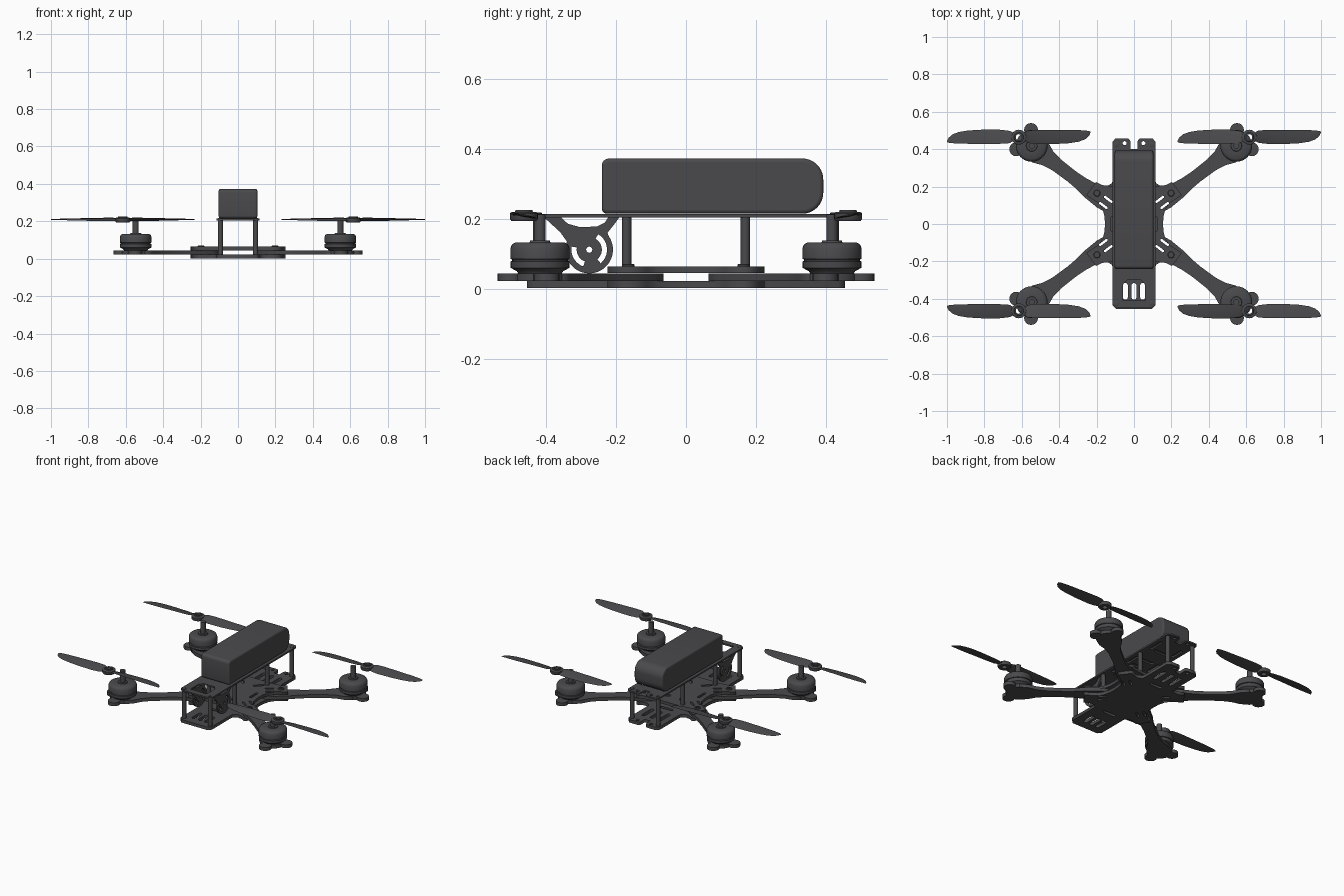
import bpy, bmesh, math
from math import sin, cos, pi, radians
from mathutils import Matrix, Vector

cube = bpy.data.objects.get("Cube")
if cube:
    bpy.data.objects.remove(cube, do_unlink=True)

mat = bpy.data.materials.new("dark_grey")
mat.use_nodes = True
GREY = (0.068, 0.068, 0.073, 1)
mat.diffuse_color = GREY
mat.node_tree.nodes["Principled BSDF"].inputs["Base Color"].default_value = GREY

SIDE = Matrix(((0, 0, 1, 0), (1, 0, 0, 0), (0, 1, 0, 0), (0, 0, 0, 1)))  # drawing plane = y, z
ARM_ANGLE = math.atan2(0.418, 0.547)
CORNERS = [(sx, sy, f"{'front' if sy < 0 else 'rear'}_{'left' if sx > 0 else 'right'}")
           for sx in (1, -1) for sy in (1, -1)]


def finish(name, bm, smooth=False):
    bmesh.ops.remove_doubles(bm, verts=bm.verts, dist=1e-5)
    bmesh.ops.recalc_face_normals(bm, faces=bm.faces)
    me = bpy.data.meshes.new(name)
    bm.to_mesh(me)
    bm.free()
    ob = bpy.data.objects.new(name, me)
    bpy.context.collection.objects.link(ob)
    me.materials.append(mat)
    if smooth:
        bpy.ops.object.select_all(action='DESELECT')
        ob.select_set(True)
        bpy.context.view_layer.objects.active = ob
        bpy.ops.object.shade_smooth_by_angle(angle=radians(35))
    return ob


def plate(name, outline, holes, low, high, frame=Matrix()):
    """Flat plate with holes, cut from a filled 2D curve."""
    cu = bpy.data.curves.new(name, 'CURVE')
    cu.dimensions, cu.fill_mode = '2D', 'BOTH'
    cu.extrude = (high - low) / 2
    for loop in [outline] + holes:
        sp = cu.splines.new('POLY')
        sp.points.add(len(loop) - 1)
        for p, (x, y) in zip(sp.points, loop):
            p.co = (x, y, 0, 1)
        sp.use_cyclic_u = True
    tmp = bpy.data.objects.new(name + "_curve", cu)
    bpy.context.collection.objects.link(tmp)
    bpy.context.view_layer.update()
    me = tmp.evaluated_get(bpy.context.evaluated_depsgraph_get()).to_mesh()
    bm = bmesh.new()
    bm.from_mesh(me)
    bpy.data.objects.remove(tmp, do_unlink=True)
    bpy.data.curves.remove(cu)
    bm.transform(frame @ Matrix.Translation((0, 0, (low + high) / 2)))
    return finish(name, bm)


def lathe(name, profile, x, y, steps=32):
    bm = bmesh.new()
    vs = [bm.verts.new((r, 0, z)) for r, z in profile]
    es = [bm.edges.new(pair) for pair in zip(vs, vs[1:])]
    bmesh.ops.spin(bm, geom=vs + es, cent=(0, 0, 0), axis=(0, 0, 1), angle=2 * pi, steps=steps)
    bm.transform(Matrix.Translation((x, y, 0)))
    return finish(name, bm, True)


def arc(cx, cy, r, a0, a1, n=10):
    return [(cx + r * cos(radians(a0 + (a1 - a0) * i / n)),
             cy + r * sin(radians(a0 + (a1 - a0) * i / n))) for i in range(n + 1)]


def circle(cx, cy, r, n=20):
    return arc(cx, cy, r, 0, 360, n)[:-1]


def slot(cx, cy, length, width, angle=0):
    h, r = (length - width) / 2, width / 2
    pts = arc(h, 0, r, -90, 90, 6) + arc(-h, 0, r, 90, 270, 6)
    c, s = cos(angle), sin(angle)
    return [(cx + x * c - y * s, cy + x * s + y * c) for x, y in pts]


def arc_slot(cx, cy, r0, r1, a0, a1):
    return arc(cx, cy, r1, a0, a1) + arc(cx, cy, r0, a1, a0)


def mirror_x(half):
    return half + [(-x, y) for x, y in reversed(half) if abs(x) > 1e-6]


def to_corner(pts, sx, sy):
    c, s = cos(ARM_ANGLE), sin(ARM_ANGLE)
    return [(sx * (u * c - v * s), sy * (u * s + v * c)) for u, v in pts]


# Slits shared by the arms and the centre plates
slits = [slot(0.19, v, 0.055, 0.013) for v in (0.021, -0.021)]
wing_slits = [to_corner(s, sx, sy) for sx, sy, _ in CORNERS for s in slits]
wing = [(0.155, 0), (0.158, 0.04), (0.168, 0.08), (0.19, 0.112), (0.255, 0.155),
        (0.203, 0.225), (0.17, 0.208), (0.14, 0.205)]


def both_ends(pts):
    return [(x, -y) for x, y in reversed(pts) if y] + pts


rear_holes = [circle(x, 0.432, 0.011, 12) for x in (-0.05, 0.05)]

# Bottom plate with wings, front slots and rear notch
tail = [(0.118, 0.218), (0.114, 0.235), (0.114, 0.435), (0.095, 0.455)]
bottom = [(0, -0.455)] + both_ends(wing + tail) + [(0.03, 0.455), (0.02, 0.445), (0.02, 0.4), (0, 0.4)]
slots = [slot(x, -0.36, 0.09, 0.026, pi / 2) for x in (-0.046, 0, 0.046)]
slots += [slot(x, 0.31, 0.11, 0.024, pi / 2) for x in (-0.06, 0, 0.06)]
slots += [slot(0, y, 0.09, 0.02) for y in (-0.23, 0.2)]
plate("bottom_plate", mirror_x(bottom), slots + wing_slits + rear_holes, 0.002, 0.022)

# Middle plate clamping the arms
middle = [(0, -0.2), (0.1, -0.2)] + both_ends(wing) + [(0.1, 0.2), (0, 0.2)]
slots = [slot(sx * 0.06, sy * 0.13, 0.07, 0.018, sx * sy * pi / 4) for sx, sy, _ in CORNERS]
slots += [slot(sx * 0.115, 0, 0.08, 0.016, pi / 2) for sx in (1, -1)]
plate("middle_plate", mirror_x(middle), slots + wing_slits, 0.045, 0.064)

# Top plate with front window and rear notch
top = [(0, -0.448), (0.095, -0.448), (0.114, -0.43), (0.114, 0.44), (0.1, 0.457),
       (0.03, 0.457), (0.02, 0.445), (0.02, 0.4), (0, 0.4)]
window = mirror_x([(0.06, -0.41), (0.06, -0.325), (0.037, -0.3)])
slots = [slot(sx * 0.08, y, 0.1, 0.018, pi / 2) for sx in (1, -1) for y in (-0.06, 0.08, 0.3)]
slots += [slot(0, y, 0.1, 0.022) for y in (-0.12, -0.04, 0.04, 0.12, 0.25)]
plate("top_plate", mirror_x(top), [window] + slots + rear_holes, 0.204, 0.214)

# Battery: rounded side outline, swept across the width
outline = (arc(-0.226, 0.23, 0.015, 180, 270, 4) + arc(0.333, 0.275, 0.06, -90, 0, 10)
           + arc(0.333, 0.313, 0.06, 0, 90, 10) + arc(-0.221, 0.353, 0.02, 90, 180, 4))
bm = bmesh.new()
face = bm.faces.new([bm.verts.new((-0.103, y, z)) for y, z in outline])
out = bmesh.ops.extrude_face_region(bm, geom=[face])["geom"]
bmesh.ops.translate(bm, verts=[v for v in out if isinstance(v, bmesh.types.BMVert)], vec=(0.206, 0, 0))
battery = finish("battery", bm, True)
bev = battery.modifiers.new("soft_edges", 'BEVEL')
bev.width, bev.segments, bev.angle_limit = 0.01, 3, radians(50)

# Side plates of the camera mount
cy, cz = -0.277, 0.112
mount = ([(-0.408, 0.206), (-0.36, 0.206), (-0.338, 0.186), (-0.305, 0.177), (-0.255, 0.178),
          (-0.232, 0.19), (-0.222, 0.206), (-0.19, 0.206), (-0.205, 0.185), (-0.225, 0.16)]
         + arc(cy, cz, 0.068, 35, -200, 24) + [(-0.36, 0.162)])
cuts = [arc_slot(cy, cz, 0.036, 0.051, -50, 60), arc_slot(cy, cz, 0.036, 0.051, 170, 250),
        circle(cy, cz, 0.009, 12)]
for sx, side in ((1, "left"), (-1, "right")):
    lo, hi = sorted((sx * 0.082, sx * 0.093))
    plate(f"camera_mount_{side}", mount, cuts, lo, hi, SIDE)

# Blade stations: distance, rear edge, front edge, pitch rise
STATIONS = [(0.02, -0.018, 0.018, 0.007), (0.05, -0.032, 0.034, 0.009), (0.1, -0.038, 0.037, 0.009),
            (0.2, -0.038, 0.037, 0.007), (0.27, -0.034, 0.037, 0.005), (0.32, -0.026, 0.036, 0.004),
            (0.355, -0.013, 0.034, 0.003), (0.376, 0.006, 0.031, 0.002), (0.384, 0.024, 0.028, 0.001)]


def propeller(name, x, y, sy):
    bm = bmesh.new()
    for turn in (1, -1):
        rings = []
        for d, back, front, rise in STATIONS:
            mid, t = (back + front) / 2, 0.004 if d < 0.3 else 0.002
            section = [(back, -rise), (mid, t), (front, rise), (mid, -t)]
            rings.append([bm.verts.new((x + turn * d, y + sy * turn * v, 0.21 + z)) for v, z in section])
        for a, b in zip(rings, rings[1:]):
            for i in range(4):
                j = (i + 1) % 4
                bm.faces.new((a[i], a[j], b[j], b[i]))
        bm.faces.new(rings[0])
        bm.faces.new(rings[-1])
    finish(name, bm, True)


# Parts repeated at each corner
half_arm = [(0.14, 0.02), (0.16, 0.042), (0.21, 0.05), (0.3, 0.047), (0.36, 0.038), (0.42, 0.035),
            (0.52, 0.037), (0.58, 0.047), (0.63, 0.068), (0.69, 0.075)]
motor = [(0, 0.043), (0.062, 0.043), (0.066, 0.05), (0.084, 0.06), (0.085, 0.078), (0.08, 0.08),
         (0.08, 0.084), (0.085, 0.086), (0.085, 0.116), (0.08, 0.127), (0.07, 0.133), (0.03, 0.133),
         (0.028, 0.138), (0.016, 0.138), (0.016, 0.212), (0, 0.212)]
hub = [(0.016, 0.194), (0.036, 0.194), (0.04, 0.2), (0.04, 0.216), (0.034, 0.22),
       (0.026, 0.22), (0.024, 0.225), (0.016, 0.225), (0.016, 0.194)]
screw = [(0, 0.06), (0.018, 0.06), (0.018, 0.068), (0.015, 0.071), (0.009, 0.071), (0.009, 0.066), (0, 0.066)]
for sx, sy, corner in CORNERS:
    arm = half_arm + [(u, -v) for u, v in reversed(half_arm)]
    plate(f"{corner}_arm", to_corner(arm, sx, sy), [to_corner(s, sx, sy) for s in slits], 0.022, 0.044)
    plate(f"{corner}_motor_pad", to_corner(circle(0.688, 0, 0.075), sx, sy), [], 0.022, 0.044)
    for i, a in enumerate((50, -50)):
        u, v = 0.688 + 0.085 * cos(radians(a)), 0.085 * sin(radians(a))
        ear = to_corner(circle(u, v, 0.037), sx, sy)
        plate(f"{corner}_pad_ear_{i + 1}", ear, [], 0.022, 0.044)
    lathe(f"{corner}_motor", motor, sx * 0.547, sy * 0.418)
    lathe(f"{corner}_propeller_hub", hub, sx * 0.616, sy * 0.464, 24)
    propeller(f"{corner}_propeller", sx * 0.616, sy * 0.466, sy)
    lathe(f"{corner}_arm_screw", screw, sx * 0.198, sy * 0.165, 16)
    for label, y, low in (("inner", 0.17, 0.06), ("outer", 0.425, 0.02)):
        post = [(0, low), (0.0135, low), (0.0135, 0.206), (0, 0.206)]
        lathe(f"{corner}_{label}_post", post, sx * 0.094, sy * y, 16)
    cap = [(0, 0.21), (0.013, 0.21), (0.013, 0.217), (0.007, 0.219), (0, 0.219)]
    lathe(f"{corner}_top_screw", cap, sx * 0.094, sy * 0.425, 16)
